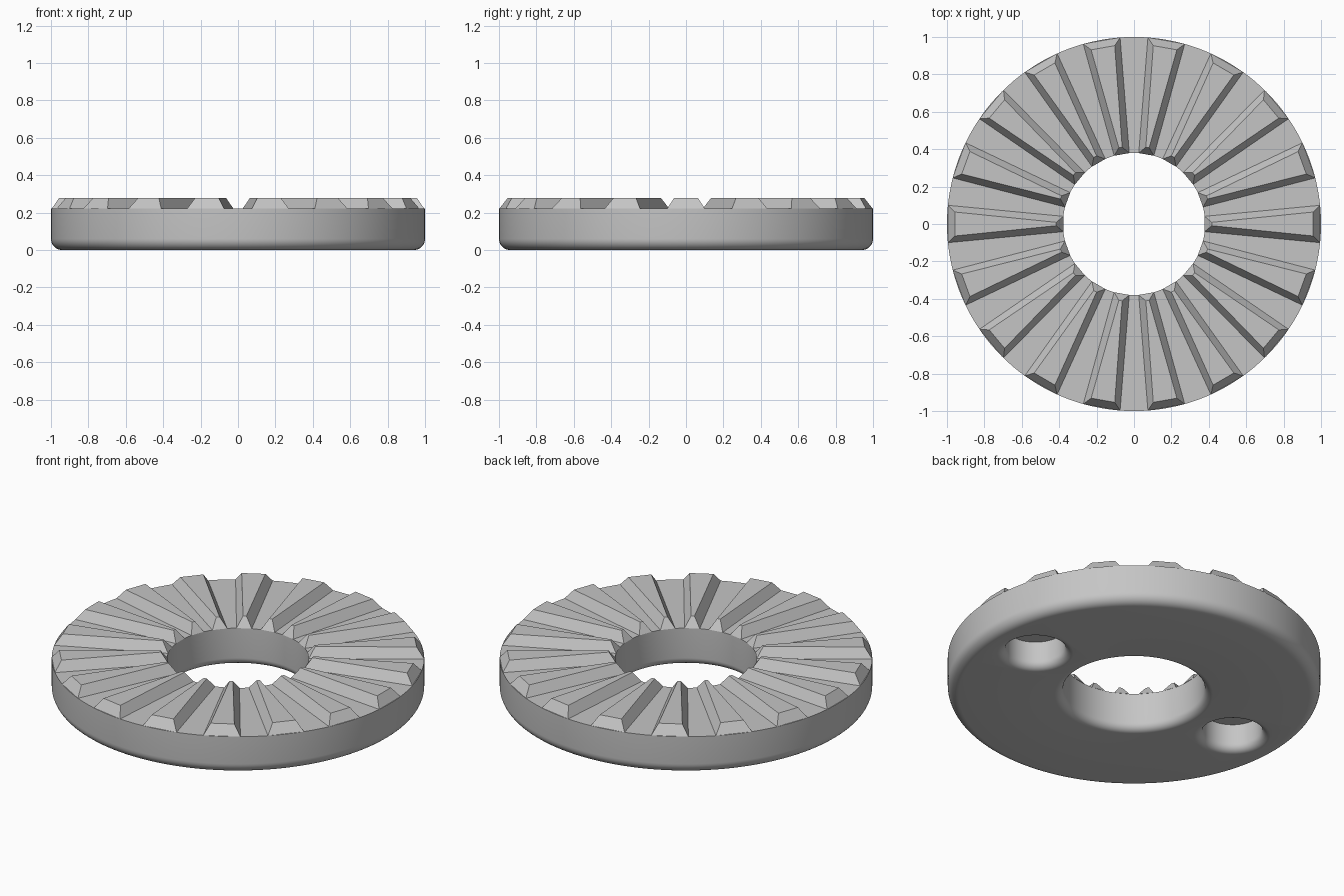
import bpy, bmesh
from math import sin, cos, pi, sqrt
from mathutils import Matrix

cube = bpy.data.objects.get("Cube")
if cube:
    bpy.data.objects.remove(cube, do_unlink=True)

R_OUT, R_IN = 1.0, 0.38
Z_BODY, Z_TOP = 0.222, 0.278
TEETH = 18

grey = bpy.data.materials.new("light_grey")
grey.use_nodes = True
colour = (0.56, 0.56, 0.56, 1)
grey.diffuse_color = colour
grey.node_tree.nodes["Principled BSDF"].inputs["Base Color"].default_value = colour


def add_object(name, bm):
    bmesh.ops.recalc_face_normals(bm, faces=bm.faces)
    mesh = bpy.data.meshes.new(name)
    bm.to_mesh(mesh)
    bm.free()
    mesh.materials.append(grey)
    obj = bpy.data.objects.new(name, mesh)
    bpy.context.collection.objects.link(obj)
    return obj


def arc(cx, cz, r, a0, a1, n=8):
    """Fillet points as (radius, height)."""
    angles = [a0 + (a1 - a0) * i / n for i in range(n + 1)]
    return [(cx + r * cos(a), cz + r * sin(a)) for a in angles]


def lathe(name, profile, steps, x=0, closed=True):
    """Turn a (radius, height) profile about a vertical axis at x."""
    bm = bmesh.new()
    rings = [[bm.verts.new((x + r * cos(2 * pi * s / steps), r * sin(2 * pi * s / steps), z))
              for s in range(steps)] for r, z in profile]
    pairs = list(zip(rings, rings[1:]))
    if closed:
        pairs.append((rings[-1], rings[0]))
    else:
        bm.faces.new(rings[0])
        bm.faces.new(rings[-1])
    for a, b in pairs:
        for s in range(steps):
            t = (s + 1) % steps
            bm.faces.new((a[s], a[t], b[t], b[s]))
    return add_object(name, bm)


# Ring body with rounded lower edges
F_OUT, F_IN = 0.06, 0.045
profile = [(R_IN, Z_BODY), (R_OUT, Z_BODY)]
profile += arc(R_OUT - F_OUT, F_OUT, F_OUT, 0, -pi / 2)
profile += arc(R_IN + F_IN, F_IN, F_IN, -pi / 2, -pi)
body = lathe("ring_body", profile, 144)

# Two blind pin holes in the underside, with flared mouths
HOLE_R, HOLE_X, DEPTH = 0.16, 0.69, 0.16
mouth = HOLE_R + F_IN
hole = [(HOLE_R, DEPTH)] + arc(mouth, F_IN, F_IN, pi, pi * 1.5) + [(mouth, -0.05)]
for side in (-1, 1):
    cutter = lathe("pin_hole_cutter", hole, 48, side * HOLE_X, closed=False)
    cutter.hide_render = True
    cut = body.modifiers.new("pin_hole", "BOOLEAN")
    cut.operation = "DIFFERENCE"
    cut.solver = "EXACT"
    cut.object = cutter
    bpy.context.view_layer.objects.active = body
    bpy.ops.object.modifier_apply(modifier=cut.name)
    bpy.data.objects.remove(cutter, do_unlink=True)

bpy.ops.object.select_all(action="DESELECT")
body.select_set(True)
bpy.context.view_layer.objects.active = body
bpy.ops.object.shade_smooth_by_angle(angle=pi / 6)

# Radial teeth: tapered wedges with sloping sides and ends
BASE_IN, BASE_OUT, SLOPE, END = 0.041, 0.1, 0.036, 0.038
x_in = sqrt(R_IN ** 2 - BASE_IN ** 2)
x_out = sqrt(R_OUT ** 2 - BASE_OUT ** 2)
bm = bmesh.new()
for i in range(TEETH):
    turn = Matrix.Rotation(2 * pi * i / TEETH, 3, "Z")

    def quad(xa, wa, xb, wb, z):
        corners = [(xa, -wa, z), (xb, -wb, z), (xb, wb, z), (xa, wa, z)]
        return [bm.verts.new(turn @ Matrix.Translation(c).translation) for c in corners]

    base = quad(x_in, BASE_IN, x_out, BASE_OUT, Z_BODY)
    top = quad(x_in + END, BASE_IN - SLOPE + 0.004, x_out - END, BASE_OUT - SLOPE, Z_TOP)
    bm.faces.new(base)
    bm.faces.new(top)
    for k in range(4):
        n = (k + 1) % 4
        bm.faces.new((base[k], base[n], top[n], top[k]))
add_object("radial_teeth", bm)
